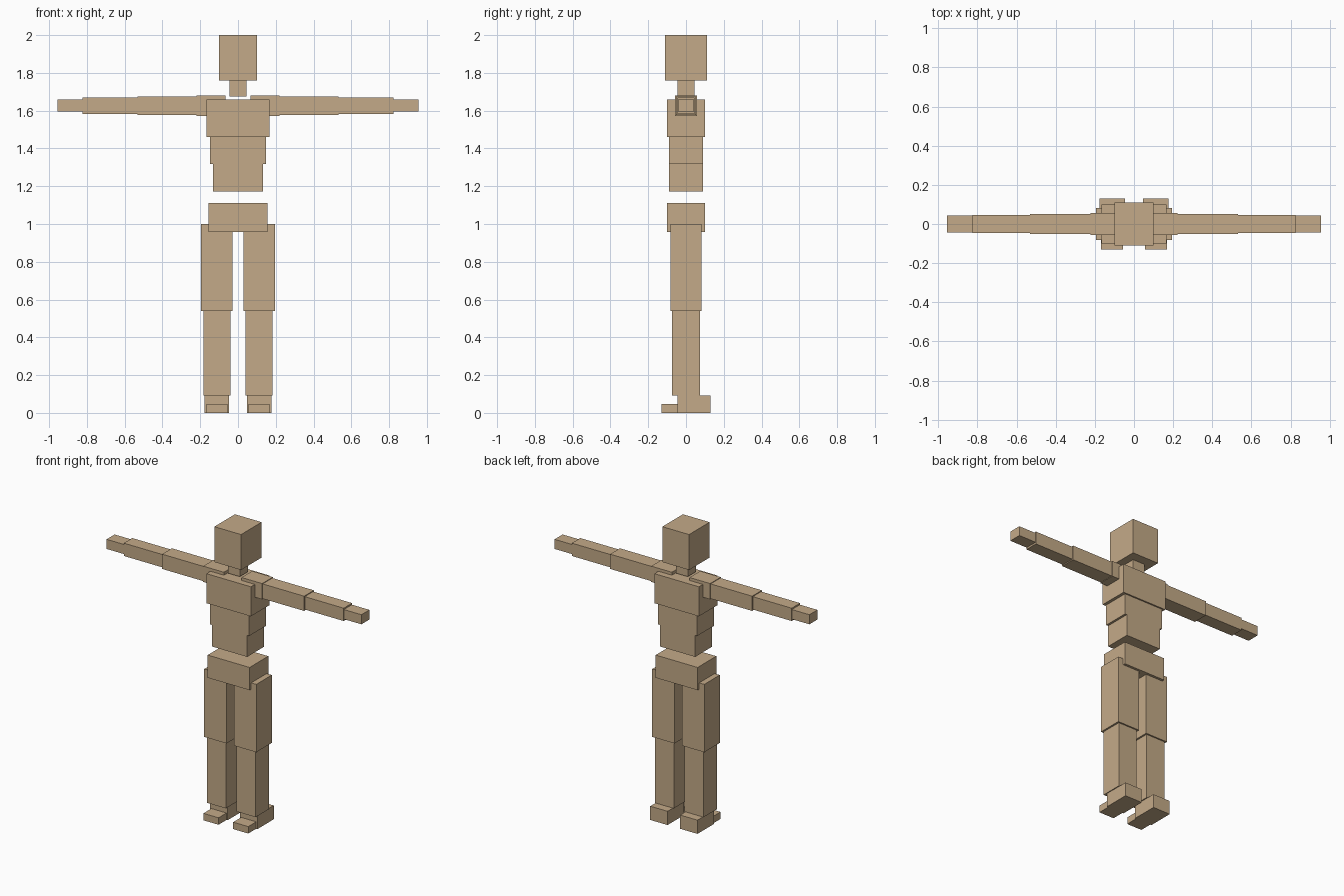
import bpy

tan = bpy.data.materials.new("tan")
tan.diffuse_color = (0.552, 0.402, 0.246, 1.0)


def block(name, x, y, z):
    """Axis-aligned box from (min, max) ranges."""
    bpy.ops.mesh.primitive_cube_add(size=1)
    ob = bpy.context.object
    ob.name = name
    ob.location = [(a + b) / 2 for a, b in (x, y, z)]
    ob.scale = [b - a for a, b in (x, y, z)]
    bpy.ops.object.transform_apply(location=True, rotation=False, scale=True)
    ob.data.materials.append(tan)


# Torso and head: half width, half depth, bottom, top
for name, w, d, z0, z1 in [
    ("head", 0.10, 0.11, 1.76, 2.0),
    ("neck", 0.045, 0.045, 1.675, 1.76),
    ("chest", 0.167, 0.10, 1.46, 1.66),
    ("upper_abdomen", 0.147, 0.09, 1.318, 1.46),
    ("lower_abdomen", 0.132, 0.09, 1.172, 1.318),
    ("pelvis", 0.157, 0.10, 0.957, 1.111),
]:
    block(name, (-w, w), (-d, d), (z0, z1))

# Limbs: inner x, outer x, front y, back y, bottom, top
limbs = [
    ("shoulder", 0.066, 0.221, -0.057, 0.057, 1.573, 1.68),
    ("upper_arm", 0.221, 0.532, -0.052, 0.052, 1.576, 1.676),
    ("forearm", 0.532, 0.824, -0.045, 0.045, 1.583, 1.67),
    ("hand", 0.824, 0.955, -0.043, 0.043, 1.595, 1.66),
    ("thigh", 0.028, 0.195, -0.083, 0.083, 0.54, 1.0),
    ("shin", 0.04, 0.183, -0.073, 0.073, 0.093, 0.54),
    ("foot", 0.047, 0.177, -0.045, 0.13, 0.0, 0.093),
    ("toes", 0.055, 0.168, -0.13, -0.045, 0.0, 0.047),
]
for name, x0, x1, y0, y1, z0, z1 in limbs:
    block(name + "_left", (x0, x1), (y0, y1), (z0, z1))
    block(name + "_right", (-x1, -x0), (y0, y1), (z0, z1))
